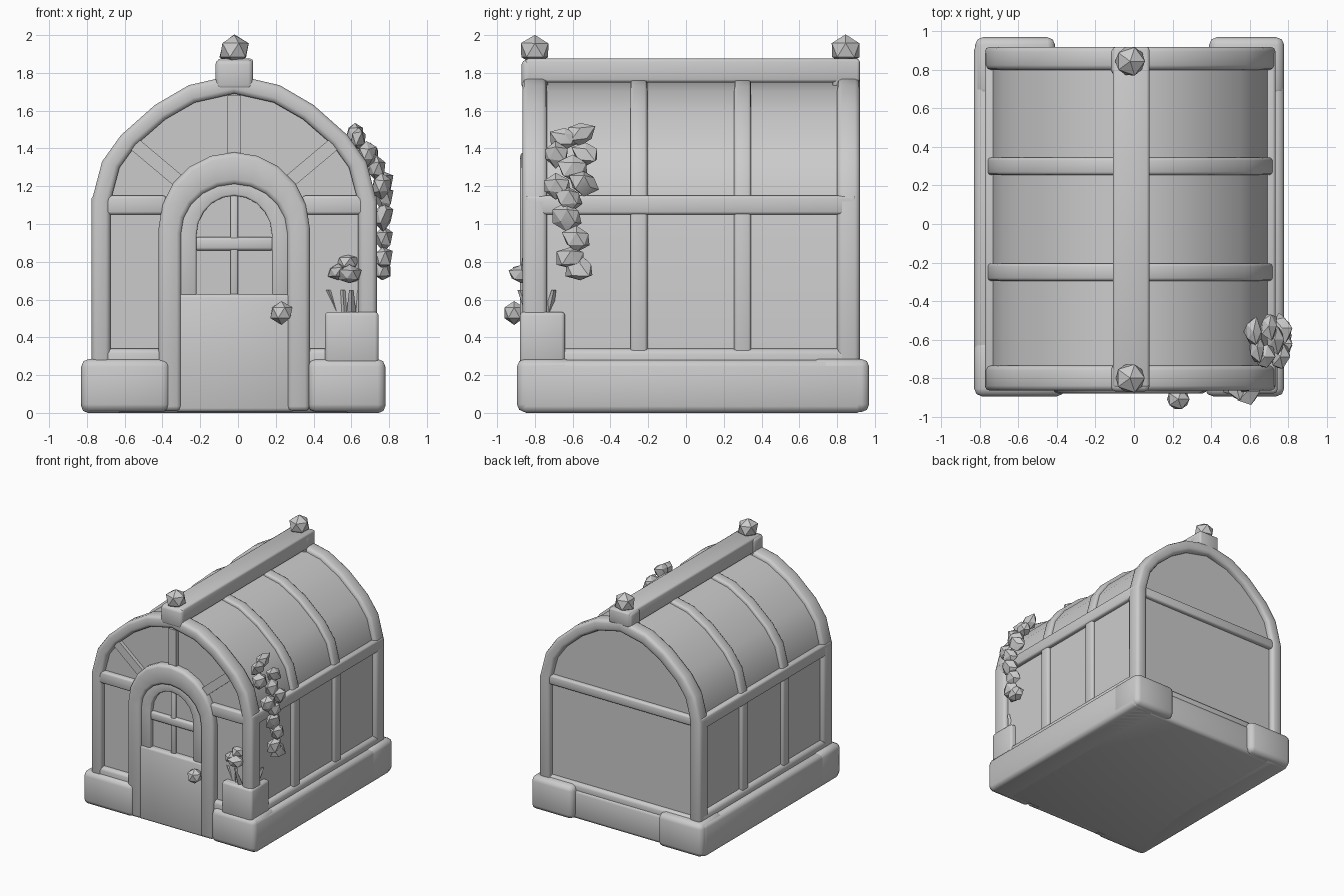
import bpy, bmesh, math, random
from mathutils import Vector

random.seed(4)
if "Cube" in bpy.data.objects:
    bpy.data.objects.remove(bpy.data.objects["Cube"])

clay = bpy.data.materials.new("light grey")
clay.use_nodes = True
clay.diffuse_color = (0.6, 0.6, 0.6, 1)
clay.node_tree.nodes["Principled BSDF"].inputs["Base Color"].default_value = (0.6, 0.6, 0.6, 1)
CX = -0.02  # centre line of the house


def finish(name, bm, bevel=0.0, smooth=50):
    bmesh.ops.recalc_face_normals(bm, faces=bm.faces)
    if bevel:
        sharp = [e for e in bm.edges if e.calc_face_angle(0) > 0.9]
        bmesh.ops.bevel(bm, geom=sharp, offset=bevel, segments=2, profile=0.5, affect='EDGES')
    mesh = bpy.data.meshes.new(name)
    bm.to_mesh(mesh)
    bm.free()
    obj = bpy.data.objects.new(name, mesh)
    bpy.context.collection.objects.link(obj)
    mesh.materials.append(clay)
    bpy.ops.object.select_all(action='DESELECT')
    obj.select_set(True)
    bpy.context.view_layer.objects.active = obj
    bpy.ops.object.shade_smooth_by_angle(angle=math.radians(smooth))
    return obj


def box(name, x, y, z, bevel=0.015):
    bm = bmesh.new()
    bmesh.ops.create_cube(bm, size=1)
    for v in bm.verts:
        v.co = [sum(r) / 2 + c * (r[1] - r[0]) for r, c in zip((x, y, z), v.co)]
    return finish(name, bm, bevel)


def prism(name, outline, y0, y1):
    """Solid slab with an outline in x and z."""
    bm = bmesh.new()
    a, b = [[bm.verts.new((x, y, z)) for x, z in outline] for y in (y0, y1)]
    bm.faces.new(a)
    bm.faces.new(b)
    for i in range(len(a)):
        j = (i + 1) % len(a)
        bm.faces.new((a[i], a[j], b[j], b[i]))
    return finish(name, bm)


def band(name, outer, inner, y0, y1, bevel=0.015):
    """Arched strip between two open outlines."""
    bm = bmesh.new()
    loops = [[bm.verts.new((x, y, z)) for x, z in line]
             for line, y in ((outer, y0), (outer, y1), (inner, y1), (inner, y0))]
    n = len(outer)
    for k in range(4):
        p, q = loops[k], loops[(k + 1) % 4]
        for i in range(n - 1):
            bm.faces.new((p[i], p[i + 1], q[i + 1], q[i]))
    for end in (0, n - 1):
        bm.faces.new([p[end] for p in loops])
    return finish(name, bm, bevel)


def house(d):
    """Cross-section of the house, shrunk inward by d."""
    half = [(.755, .1), (.755, 1.12), (.70, 1.33), (.60, 1.47), (.42, 1.63), (.24, 1.735)]
    half = [(x * (1 - d / .755), z if z < 1.13 else 1.12 + (z - 1.12) * (1 - d / .67)) for x, z in half]
    return ([(CX + x, z) for x, z in half] + [(CX, 1.79 - d)]
            + [(CX - x, z) for x, z in reversed(half)])


def arch(w, spring, top, base, n=10):
    arc = [(CX + w * math.cos(math.pi * i / n), spring + (top - spring) * math.sin(math.pi * i / n))
           for i in range(n + 1)]
    return [(CX + w, base)] + arc + [(CX - w, base)]


def blob(name, pos, size, subdiv=1, wobble=0.0, smooth=40):
    bm = bmesh.new()
    bmesh.ops.create_icosphere(bm, subdivisions=subdiv, radius=1)
    for v in bm.verts:
        k = 1 + random.uniform(-wobble, wobble)
        v.co = Vector([p + c * s * k for p, c, s in zip(pos, v.co, size)])
    return finish(name, bm, 0, smooth)


# House shell and arched ribs
prism("glass_panels", house(.035), -.82, .875)
band("front_arch", house(0), house(.1), -.865, -.735, .025)
band("back_arch", house(0), house(.1), .80, .92, .025)
for i, y in enumerate((-.25, .30)):
    band(f"side_rib_{i}", house(.008), house(.08), y - .045, y + .045)

# Rails and skirting on all sides
for side, s in (("left", 1), ("right", -1)):
    xs = sorted((CX + s * .68, CX + s * .755))
    box(f"{side}_rail", xs, (-.85, .90), (1.05, 1.15))
    box(f"{side}_skirting", xs, (-.85, .90), (.2, .34), .03)
    xf = sorted((CX + s * .36, CX + s * .72))
    box(f"{side}_front_rail", xf, (-.86, -.78), (1.05, 1.15))
    box(f"{side}_front_skirting", xf, (-.86, -.78), (.2, .34), .025)
box("back_rail", (-.74, .70), (.83, .91), (1.07, 1.15))
box("back_skirting", (-.74, .70), (.83, .91), (.2, .30), .025)

# Stone foundation
box("floor_slab", (-.81, .76), (-.84, .92), (0, .25), .03)
box("right_foundation", (-.83, -.60), (-.88, .94), (.0, .28), .035)
box("left_foundation", (.55, .78), (-.88, .94), (.0, .28), .035)
for name, x in (("right", (-.83, -.36)), ("left", (.37, .78))):
    box(f"{name}_front_stone", x, (-.895, -.6), (.005, .285), .04)
for name, x in (("right", (-.825, -.41)), ("left", (.39, .78))):
    box(f"{name}_back_stone", x, (.66, .97), (.005, .285), .04)

# Ridge beam and finials
box("ridge_beam", (-.11, .08), (-.85, .92), (1.75, 1.875), .015)
for name, y in (("front", -.80), ("back", .845)):
    box(f"{name}_finial_post", (-.12, .08), (y - .07, y + .07), (1.71, 1.87), .025)
    blob(f"{name}_finial", (CX, y, 1.92), (.085, .085, .082), 1, .03, 20)

# Door, its frame and window
band("door_frame", arch(.40, .98, 1.38, .01), arch(.28, .95, 1.21, .01), -.88, -.78, .025)
box("door_panel", (-.335, .30), (-.868, -.78), (.005, .63), .02)
band("door_top", arch(.29, .95, 1.23, .62), arch(.20, .94, 1.15, .62), -.86, -.78, .01)
box("window_crossbar", (-.23, .19), (-.85, -.80), (.86, .93))
box("window_mullion", (-.04, .0), (-.845, -.80), (.62, 1.17), .008)
blob("door_knob", (.23, -.91, .53), (.065, .06, .063), 1, .03, 20)

# Spokes of the fan light above the door
for i, a in enumerate((40, 90, 140)):
    c, s = math.cos(math.radians(a)), math.sin(math.radians(a))
    spoke = [(CX + r * c + t * s, .98 + r * s - t * c)
             for r, t in ((.36, .035), (.70, .035), (.70, -.035), (.36, -.035))]
    prism(f"fan_spoke_{i}", spoke, -.85, -.79)

# Planter with flowers and leaves
box("planter", (.46, .745), (-.88, -.64), (.26, .535), .02)
for i, (x, y, z) in enumerate(((.58, -.80, .80), (.53, -.84, .745), (.64, -.74, .74), (.59, -.87, .73))):
    blob(f"flower_{i}", (x, y, z), (.06, .075, .05), 1, .2, 20)
for i in range(12):
    bm = bmesh.new()
    bmesh.ops.create_cone(bm, cap_ends=True, segments=4, radius1=.03, radius2=.012, depth=.16)
    a = i * math.tau / 12
    for v in bm.verts:
        lean = (v.co.z + .08) / .16 * (.07 if i % 2 else .02)
        x, y, z = v.co
        v.co = (.60 + math.cos(a) * (.07 + lean) + x, -.76 + math.sin(a) * (.05 + lean) + y, .57 + z)
    finish(f"planter_leaf_{i}", bm, 0, 20)

# Climbing vine on the left wall
vine = [(.62, -.56, 1.48), (.64, -.64, 1.45), (.68, -.69, 1.37), (.70, -.53, 1.37), (.73, -.60, 1.29),
        (.76, -.69, 1.20), (.77, -.54, 1.22), (.77, -.62, 1.14), (.77, -.63, 1.04), (.77, -.58, .92),
        (.765, -.61, .82), (.765, -.56, .76)]
for i, pos in enumerate(vine):
    blob(f"vine_leaf_{i}", pos, (.05, .078, .07), 1, .22, 20)
